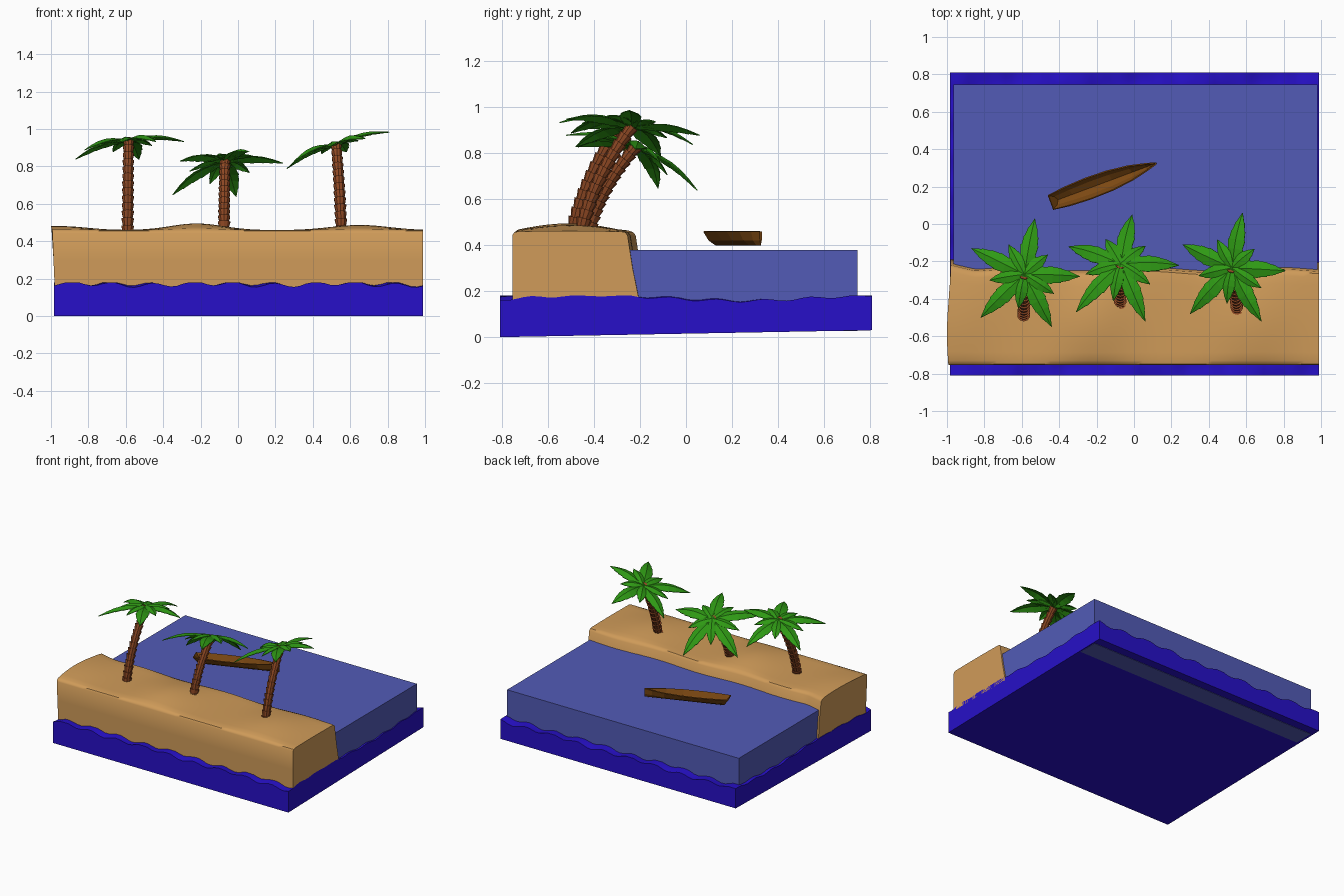
import bpy, bmesh, math
from mathutils import Vector

if "Cube" in bpy.data.objects:
    bpy.data.objects.remove(bpy.data.objects["Cube"])


def material(name, rgb):
    m = bpy.data.materials.new(name)
    m.diffuse_color = (*rgb, 1)
    m.use_nodes = True
    m.node_tree.nodes["Principled BSDF"].inputs["Base Color"].default_value = m.diffuse_color
    return m


DEEP = material("deep blue", (0.02, 0.005, 0.58))
SEA = material("sea blue", (0.085, 0.105, 0.47))
SAND = material("sand", (0.63, 0.33, 0.10))
BARK = material("bark brown", (0.27, 0.065, 0.017))
LEAF = material("leaf green", (0.028, 0.32, 0.007))
WOOD = material("boat wood", (0.20, 0.065, 0.006))


def finish(name, bm, mat, angle=None):
    bmesh.ops.recalc_face_normals(bm, faces=bm.faces[:])
    me = bpy.data.meshes.new(name)
    bm.to_mesh(me)
    bm.free()
    ob = bpy.data.objects.new(name, me)
    bpy.context.collection.objects.link(ob)
    me.materials.append(mat)
    if angle is not None:
        bpy.ops.object.select_all(action='DESELECT')
        ob.select_set(True)
        bpy.context.view_layer.objects.active = ob
        bpy.ops.object.shade_smooth_by_angle(angle=math.radians(angle))
    return ob


def loft(bm, rows, closed=False, caps=False):
    """Skin a list of equally long point rows."""
    vs = [[bm.verts.new(p) for p in r] for r in rows]
    n = len(rows[0])
    for a, b in zip(vs, vs[1:]):
        for i in range(n if closed else n - 1):
            j = (i + 1) % n
            bm.faces.new((a[i], a[j], b[j], b[i]))
    if caps:
        bm.faces.new(vs[0])
        bm.faces.new(vs[-1])


# Wavy base with a slightly sloping underside
bm = bmesh.new()
bmesh.ops.create_grid(bm, x_segments=60, y_segments=48, size=1)
top = bm.verts[:]
for v in top:
    x, y = v.co.x * 0.987 + 0.003, v.co.y * 0.81
    wave = 0.17 + 0.012 * math.sin(29 * x + 5 * y) + 0.006 * math.sin(31 * y - 9 * x)
    v.co = (x, y, min(0.18, max(0.152, wave)))
ext = bmesh.ops.extrude_face_region(bm, geom=bm.faces[:], use_keep_orig=True)
for v in [g for g in ext['geom'] if isinstance(g, bmesh.types.BMVert)]:
    v.co.z = 0.03 * (v.co.y + 0.81) / 1.62
finish("wavy_base", bm, DEEP, 30)

# Sea block
bm = bmesh.new()
bmesh.ops.create_cube(bm, size=1)
for v in bm.verts:
    v.co = (0.0075 + v.co.x * 1.945, 0.05 + v.co.y * 1.39, 0.203 + v.co.z * 0.354)
finish("sea_block", bm, SEA)

# Sand bank: dune profile swept along x
rows = []
N = 48
for k in range(N + 1):
    u = k / N
    x = -0.98 + 1.97 * u
    dune = sum(h * math.exp(-((x - c) / w) ** 2)
               for c, h, w in ((-0.95, 0.022, 0.2), (-0.22, 0.036, 0.2), (0.65, 0.028, 0.22)))
    w = 0.009 * math.sin(9 * x + 1) + 0.04 * max(0, 1 - u * 14)
    prof = [(-0.755, 0.15), (-0.755, 0.3), (-0.755, 0.443), (-0.748, 0.455)]
    for i in range(11):
        t = i / 10
        prof.append((-0.73 + t * (0.445 + w), 0.459 + dune * math.sin(math.pi * (0.08 + 0.84 * t))))
    prof += [(-0.262 + w, 0.457), (-0.25 + w, 0.443), (-0.228 + w, 0.3), (-0.2 + w * 0.4, 0.15)]
    bulge = 0.02 * max(0, 1 - u * 20)
    rows.append([(x - bulge * min(1, max(0, (z - 0.15) * 3.5)) * (0.5 + 0.5 * math.sin(8 * y)), y, z)
                 for y, z in prof])
bm = bmesh.new()
loft(bm, rows, closed=True, caps=True)
finish("sand_bank", bm, SAND, 40)


# Palm trunk: flared rings stacked along a bending path
def trunk(name, base, crown, rings=13, sides=10):
    a, c = Vector(base), Vector(crown)
    b = Vector((a.x + (c.x - a.x) * 0.3, a.y + (c.y - a.y) * 0.22, a.z + (c.z - a.z) * 0.52))
    rows = []
    for k in range(rings):
        for t, r in ((k / rings, 0.8), ((k + 1) / rings, 1.08)):
            p = a * (1 - t) ** 2 + b * 2 * t * (1 - t) + c * t * t
            d = ((b - a) * (1 - t) + (c - b) * t).normalized()
            s = d.cross(Vector((1, 0, 0))).normalized()
            q = d.cross(s)
            r *= 0.033 - 0.005 * t
            rows.append([p + r * (s * math.cos(m) + q * math.sin(m))
                         for m in (2 * math.pi * i / sides for i in range(sides))])
    bm = bmesh.new()
    loft(bm, rows, closed=True, caps=True)
    finish(name, bm, BARK)


# Palm frond: folded along the midrib, with stepped saw-tooth edges
def frond(bm, root, tip, width, up):
    d = tip - root
    side = d.cross(up).normalized()
    nrm = side.cross(d).normalized()
    outline = [(0, 0.25), (0.16, 0.62), (0.17, 0.56), (0.33, 0.95), (0.34, 0.86), (0.5, 1.0),
               (0.51, 0.9), (0.66, 0.82), (0.67, 0.73), (0.82, 0.52), (0.83, 0.44), (1, 0.02)]
    rows, under = [], []
    for t, w in outline:
        p = root + d * t + nrm * 0.1 * d.length * math.sin(math.pi * t)
        e = side * w * width
        fold = nrm * -0.35 * w * width
        row = [p + e + fold, p, p - e + fold]
        rows.append(row + [q - nrm * 0.004 for q in reversed(row)])
    loft(bm, rows, closed=True, caps=True)


def palm(label, base, crown, tips):
    trunk(label + "_palm_trunk", base, crown)
    c = Vector(crown)
    tips = [Vector(t) for t in tips]
    up = Vector((0, 0, 0))
    for i in range(5):
        up += (tips[i] - c).cross(tips[(i + 1) % 5] - c)
    up.normalize()
    bm = bmesh.new()
    for i, t in enumerate(tips):
        frond(bm, c, t, 0.048, up)
        # shorter frond between each pair of long ones
        mid = (t + tips[(i + 1) % 5]) / 2 - c
        frond(bm, c + up * 0.008, c + mid * 0.72 + up * 0.012, 0.036, up)
    finish(label + "_palm_fronds", bm, LEAF)


palm("left", (-0.59, -0.495, 0.44), (-0.585, -0.27, 0.94),
     [(-0.53, 0.03, 0.84), (-0.87, -0.13, 0.84), (-0.82, -0.5, 0.89),
      (-0.44, -0.55, 0.935), (-0.29, -0.28, 0.935)])
palm("middle", (-0.075, -0.43, 0.44), (-0.07, -0.215, 0.83),
     [(-0.01, 0.05, 0.64), (-0.35, -0.12, 0.65), (-0.31, -0.47, 0.83),
      (0.06, -0.52, 0.88), (0.24, -0.22, 0.82)])
palm("right", (0.553, -0.46, 0.44), (0.525, -0.235, 0.915),
     [(0.58, 0.06, 0.88), (0.26, -0.11, 0.79), (0.30, -0.48, 0.83),
      (0.68, -0.52, 0.95), (0.81, -0.25, 0.985)])

# Rowing boat: open hull lofted from stern to bow
stern, bow = Vector((-0.445, 0.115, 0)), Vector((0.12, 0.325, 0))
along = bow - stern
across = Vector((-along.y, along.x, 0)).normalized()
rows = []
for t, w in ((0, 0.040), (0.15, 0.051), (0.35, 0.057), (0.55, 0.054), (0.75, 0.040), (0.9, 0.019), (1, 0.002)):
    rake = 0.07 * (1 - t)
    row = []
    for f, z in ((1, 0.46), (0.62, 0.422), (0, 0.402), (-0.62, 0.422), (-1, 0.46)):
        s = t + rake * (0.46 - z) / 0.06
        row.append(stern + along * s + across * f * w + Vector((0, 0, z)))
    rows.append(row)
bm = bmesh.new()
loft(bm, rows)
bm.verts.ensure_lookup_table()
bm.faces.new(bm.verts[:5])  # transom
boat = finish("boat_hull", bm, WOOD)
mod = boat.modifiers.new("hull_thickness", 'SOLIDIFY')
mod.thickness = 0.007
mod.offset = 0
